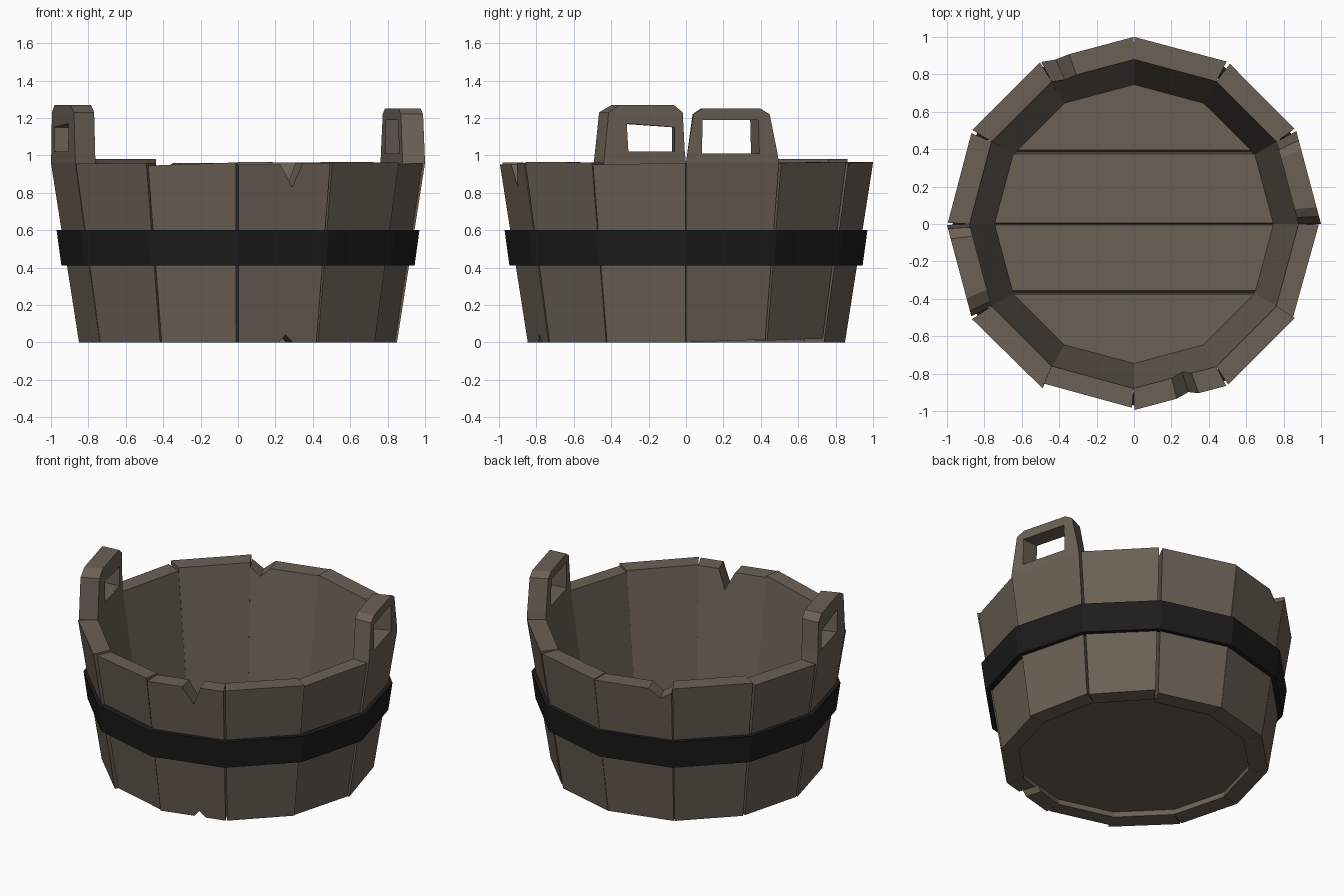
import bpy, bmesh, math
from mathutils import Vector

if "Cube" in bpy.data.objects:
    bpy.data.objects.remove(bpy.data.objects["Cube"])

RIM = 0.96


def material(name, rgb):
    m = bpy.data.materials.new(name)
    m.diffuse_color = (*rgb, 1)
    m.use_nodes = True
    m.node_tree.nodes["Principled BSDF"].inputs["Base Color"].default_value = m.diffuse_color
    return m


WOOD = material("weathered_wood", (0.148, 0.119, 0.091))
IRON = material("black_iron", (0.012, 0.012, 0.012))


def finish(bm, name, mat):
    bmesh.ops.recalc_face_normals(bm, faces=bm.faces)
    me = bpy.data.meshes.new(name)
    bm.to_mesh(me)
    bm.free()
    me.materials.append(mat)
    ob = bpy.data.objects.new(name, me)
    bpy.context.collection.objects.link(ob)
    return ob


def polar(r, deg, z):
    a = math.radians(deg)
    return Vector((r * math.cos(a), r * math.sin(a), z))


def board(bm, outline, start, g0, g1, dr=0.0):
    """Extrude an outline (u across the stave, z) through the tapered wall.
    The gaps only open on the outside; the staves meet on the inside."""
    def layer(bottom, top, a0, a1):
        out = []
        for u, z in outline:
            r = bottom + (top - bottom) * min(z, RIM) / RIM
            out.append(bm.verts.new(polar(r, a0, z).lerp(polar(r, a1, z), u)))
        return out
    outer = layer(0.85 + dr, 1.0 + dr, start + g0, start + 30 - g1)
    inner = layer(0.73, 0.88, start, start + 30)
    bm.faces.new(outer)
    bm.faces.new(inner[::-1])
    n = len(outline)
    for i in range(n):
        j = (i + 1) % n
        bm.faces.new((outer[i], inner[i], inner[j], outer[j]))


# Staves: top heights at both ends, radius offset, gaps in degrees at both ends
STAVES = [
    (0.96, 0.96, 0.0, 0.0, 0.2), (0.96, 0.965, -0.002, 0.7, 0.9),
    (0.96, 0.965, 0.0, 0.3, 0.1), (0.96, 0.95, 0.0, 0.1, 0.2),
    (0.98, 0.98, 0.0, 0.2, 0.2), (0.96, 0.955, -0.004, 0.8, 0.4),
    (0.96, 0.96, 0.0, 0.3, 0.4), (0.955, 0.96, 0.005, 0.4, -0.8),
    (0.945, 0.962, -0.018, 0.6, 0.7), (0.95, 0.96, -0.004, 0.1, 0.3),
    (0.965, 0.962, -0.004, 0.4, 0.3), (0.95, 0.96, -0.012, -0.5, 0.2),
]
TOP_CHIPS = {9: [(0.70, 0.96), (0.60, 0.83), (0.46, 0.95)],
             3: [(0.85, 0.90), (0.70, 0.96)]}
BOTTOM_CHIPS = {9: [(0.52, 0.0), (0.60, 0.04), (0.70, 0.0)]}
BOTTOM_LIFT = {0: (0.0, 0.015), 1: (0.01, 0.02)}

# Handles: outer outline above the rim, then the grip hole
HANDLES = {
    0: ([(1, RIM), (0.90, 1.22), (0.80, 1.25), (0.18, 1.25), (0.08, 1.22), (0, RIM)],
        [(0.17, 1.01), (0.18, 1.19), (0.78, 1.19), (0.79, 1.01)]),
    6: ([(1, RIM), (0.94, 1.23), (0.80, 1.27), (0.15, 1.27), (0.04, 1.23), (0, RIM)],
        [(0.14, 1.02), (0.14, 1.15), (0.72, 1.17), (0.70, 1.02)]),
}

for i, (h0, h1, dr, g0, g1) in enumerate(STAVES):
    place = (i * 30, g0, g1, dr)
    b0, b1 = BOTTOM_LIFT.get(i, (0, 0))
    bm = bmesh.new()
    board(bm, [(0, b0)] + BOTTOM_CHIPS.get(i, []) + [(1, b1), (1, h1)]
          + TOP_CHIPS.get(i, []) + [(0, h0)], *place)
    name = "stave_%02d" % (i + 1)
    if i in HANDLES:
        name = "handle_" + name
        rim, hole = HANDLES[i]
        zs = hole[0][1]
        right, left = (0.985, zs), (0.015, zs)
        board(bm, [(0, RIM), (1, RIM), right, left], *place)
        board(bm, [right] + rim[1:-1] + [left] + hole, *place)
    finish(bm, name, WOOD)


def solid_disc(bm, r0, z0, r1, z1):
    low = [bm.verts.new(polar(r0, k * 30, z0)) for k in range(12)]
    top = [bm.verts.new(polar(r1, k * 30, z1)) for k in range(12)]
    bm.faces.new(low[::-1])
    bm.faces.new(top)
    for k in range(12):
        j = (k + 1) % 12
        bm.faces.new((low[k], low[j], top[j], top[k]))


# Base disc, seen from below
bm = bmesh.new()
solid_disc(bm, 0.738, 0.04, 0.742, 0.06)
finish(bm, "base_disc", WOOD)

# Floor planks cut from a disc, with steep sides forming narrow grooves
for k, (ya, yb) in enumerate([(-0.9, -0.375), (-0.355, -0.005),
                              (0.005, 0.375), (0.395, 0.9)]):
    bm = bmesh.new()
    solid_disc(bm, 0.742, 0.06, 0.748, 0.10)
    for y, d in ((ya, -1), (yb, 1)):
        if abs(y) > 0.8:
            continue
        slope = 0.25 if abs(y) > 0.1 else 0.125
        res = bmesh.ops.bisect_plane(
            bm, geom=bm.verts[:] + bm.edges[:] + bm.faces[:],
            plane_co=(0, y, 0.10), plane_no=(0, d, slope), clear_outer=True)
        edges = [e for e in res["geom_cut"] if isinstance(e, bmesh.types.BMEdge)]
        bmesh.ops.edgeloop_fill(bm, edges=edges)
    finish(bm, "floor_plank_%d" % (k + 1), WOOD)

# Iron band around the staves
bm = bmesh.new()
rings = [[bm.verts.new(polar(r, k * 30, z)) for k in range(12)]
         for r, z in ((0.944, 0.41), (0.97, 0.60), (0.93, 0.60), (0.90, 0.41))]
for s in range(4):
    a, b = rings[s], rings[(s + 1) % 4]
    for k in range(12):
        j = (k + 1) % 12
        bm.faces.new((a[k], a[j], b[j], b[k]))
finish(bm, "iron_band", IRON)
